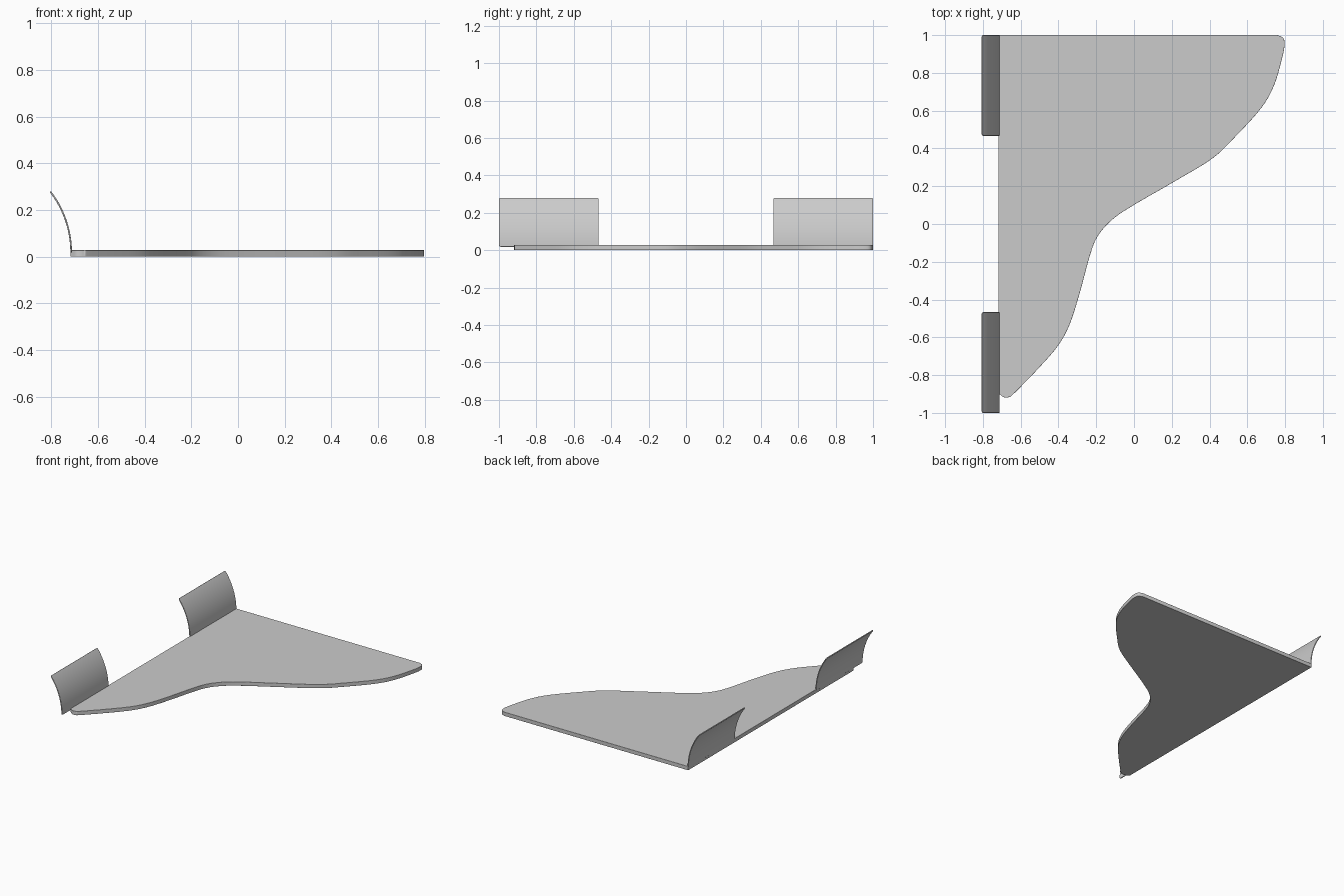
import bpy, bmesh
from math import sin, cos, asin, pi
from mathutils import Vector

if "Cube" in bpy.data.objects:
    bpy.data.objects.remove(bpy.data.objects["Cube"])

grey = bpy.data.materials.new("plain grey")
grey.use_nodes = True
colour = (0.6, 0.6, 0.6, 1)
grey.diffuse_color = colour
grey.node_tree.nodes["Principled BSDF"].inputs["Base Color"].default_value = colour


def finish(name, bm, bevel):
    bmesh.ops.recalc_face_normals(bm, faces=bm.faces)
    mesh = bpy.data.meshes.new(name)
    bm.to_mesh(mesh)
    bm.free()
    mesh.materials.append(grey)
    obj = bpy.data.objects.new(name, mesh)
    bpy.context.collection.objects.link(obj)
    mod = obj.modifiers.new("rounded edges", "BEVEL")
    mod.width, mod.segments, mod.limit_method = bevel, 3, "ANGLE"
    mod.angle_limit = pi / 4
    bpy.ops.object.select_all(action="DESELECT")
    obj.select_set(True)
    bpy.context.view_layer.objects.active = obj
    bpy.ops.object.shade_smooth_by_angle(angle=pi / 6)
    return obj


def extrude(bm, points, offset):
    face = bm.faces.new([bm.verts.new(p) for p in points])
    result = bmesh.ops.extrude_face_region(bm, geom=[face])
    verts = [v for v in result["geom"] if isinstance(v, bmesh.types.BMVert)]
    bmesh.ops.translate(bm, verts=verts, vec=offset)


def smooth_path(points, steps):
    """Catmull-Rom curve through the points."""
    pts = [Vector(p) for p in points]
    pts = [pts[0] * 2 - pts[1]] + pts + [pts[-1] * 2 - pts[-2]]
    out = []
    for a, b, c, d in zip(pts, pts[1:], pts[2:], pts[3:]):
        for i in range(steps):
            t = i / steps
            out.append((b * 2 + (c - a) * t + (a * 2 - b * 5 + c * 4 - d) * t**2
                        + (b * 3 - a - c * 3 + d) * t**3) / 2)
    return out + [pts[-2]]


# Flat plate with a curved free edge
THICK = 0.028
free_edge = [(0.76, 1), (0.79, 0.985), (0.797, 0.95), (0.786, 0.886), (0.743, 0.738),
             (0.675, 0.616), (0.537, 0.463), (0.415, 0.347), (0.214, 0.225),
             (0.003, 0.103), (-0.114, 0.024), (-0.193, -0.066), (-0.235, -0.172),
             (-0.288, -0.368), (-0.341, -0.532), (-0.405, -0.648), (-0.516, -0.775),
             (-0.638, -0.9), (-0.66, -0.916), (-0.69, -0.917), (-0.718, -0.895)]
outline = [(-0.718, 1)] + [tuple(p) for p in smooth_path(free_edge, 5)]
bm = bmesh.new()
extrude(bm, [(x, y, 0) for x, y in outline], (0, 0, THICK))
finish("plate", bm, 0.008)

# Two thin curved tabs standing on the straight edge
RADIUS, BASE_X, BASE_Z, TOP_Z, SHEET = 0.43, -0.712, 0.018, 0.281, 0.007
sweep = asin((TOP_Z - BASE_Z) / RADIUS)
STEPS = 20


def arc(radius):
    return [(BASE_X - RADIUS + radius * cos(sweep * i / STEPS),
             BASE_Z + radius * sin(sweep * i / STEPS)) for i in range(STEPS + 1)]


def rounded_tab(name, y0, y1):
    section = arc(RADIUS) + arc(RADIUS - SHEET)[::-1]
    bm = bmesh.new()
    extrude(bm, [(x, y0, z) for x, z in section], (0, y1 - y0, 0))
    # Round the four outer corners of the sheet
    ends = [e for e in bm.edges
            if abs(e.verts[0].co.y - e.verts[1].co.y) < 1e-6
            and abs(e.calc_length() - SHEET) < 1e-4]
    bmesh.ops.bevel(bm, geom=ends, offset=0.01, segments=4, profile=0.5,
                    affect="EDGES", clamp_overlap=True)
    return finish(name, bm, 0.002)


rounded_tab("front_tab", -1, -0.467)
rounded_tab("back_tab", 0.467, 1)
